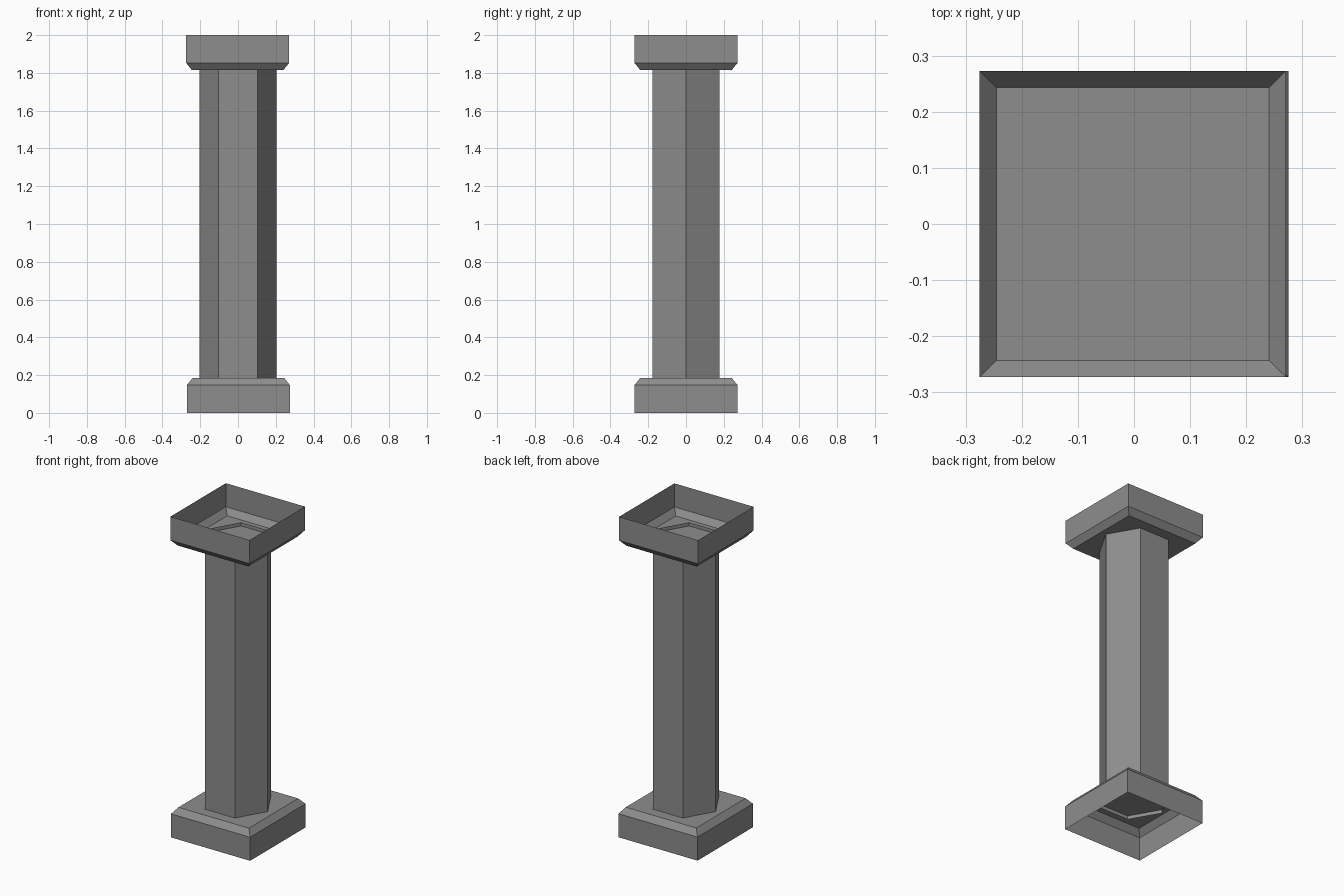
import bpy, bmesh, math

if "Cube" in bpy.data.objects:
    bpy.data.objects.remove(bpy.data.objects["Cube"])

stone = bpy.data.materials.new("grey stone")
stone.diffuse_color = (0.27, 0.27, 0.27, 1)
stone.use_nodes = True
stone.node_tree.nodes["Principled BSDF"].inputs["Base Color"].default_value = stone.diffuse_color


def make_part(name, rings, cap_last):
    """Skin a stack of rings with flat faces; optionally close the last ring."""
    bm = bmesh.new()
    loops = [[bm.verts.new(p) for p in ring] for ring in rings]
    n = len(loops[0])
    for a, b in zip(loops, loops[1:]):
        for i in range(n):
            j = (i + 1) % n
            bm.faces.new((a[i], a[j], b[j], b[i]))
    if cap_last:
        bm.faces.new(loops[-1])
    # outward normals: first ring is the open end
    centre_z = sum(v.co.z for v in bm.verts) / len(bm.verts)
    for f in bm.faces:
        c = f.calc_center_median()
        f.normal_update()
        if f.normal.x * c.x + f.normal.y * c.y + f.normal.z * (c.z - centre_z) < 0:
            f.normal_flip()
    mesh = bpy.data.meshes.new(name)
    bm.to_mesh(mesh)
    bm.free()
    mesh.materials.append(stone)
    obj = bpy.data.objects.new(name, mesh)
    bpy.context.collection.objects.link(obj)
    return obj


def square(half, z, cx=0):
    return [(cx + sx * half, sy * half, z)
            for sx, sy in ((-1, -1), (1, -1), (1, 1), (-1, 1))]


def hexagon(r, z):
    return [(r * math.cos(k * math.pi / 3), r * math.sin(k * math.pi / 3), z)
            for k in range(6)]


# Hollow base and capital: open square boxes with a chamfered closed end
profile = [(0.273, 0.0), (0.273, 0.147), (0.243, 0.184)]
make_part("base", [square(h, z, 0.002) for h, z in profile], True)
make_part("capital", [square(h, 2 - z, -0.002) for h, z in profile], True)

# Open six-sided shaft, poking slightly through both end plates
make_part("shaft", [hexagon(0.205, 0.162), hexagon(0.205, 1.838)], False)
